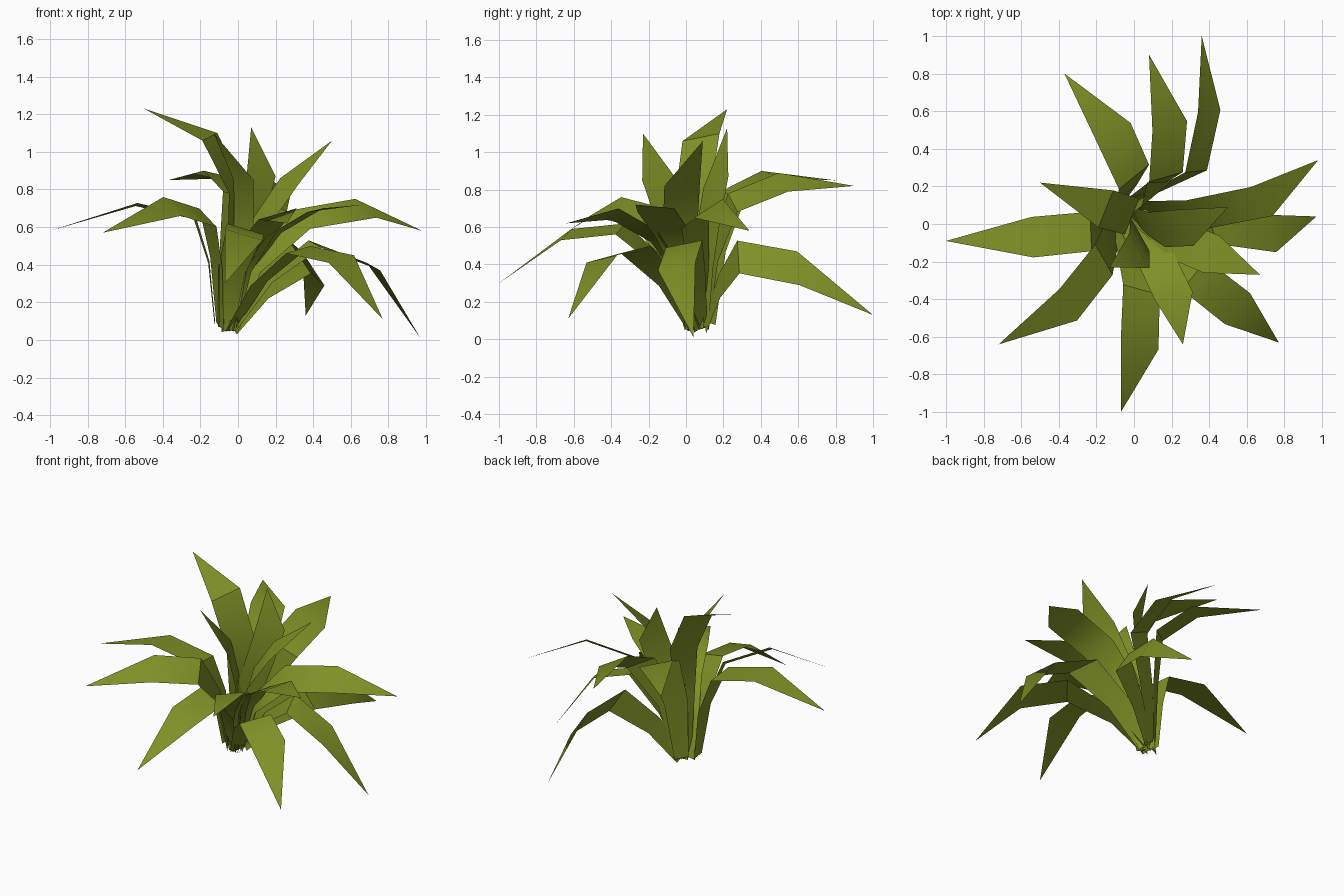
import bpy, bmesh, math
from mathutils import Vector

green = bpy.data.materials.new("leaf green")
green.diffuse_color = (0.215, 0.285, 0.02, 1)

CROWN = Vector((-0.08, 0.08, 0.08))         # where all leaves sprout
HALF_WIDTHS = (0.045, 0.075, 0.105, 0.108)  # base, neck, inner bend, outer bend

# tip xyz, outer bend xyz, inner bend xyz, sideways tilt
LEAVES = [
    (-1.00, -0.09, 0.58, -0.54, -0.07, 0.72, -0.23, -0.04, 0.65, 0.008),
    (-0.72, -0.64, 0.57, -0.35, -0.43, 0.71, -0.16, -0.19, 0.65, -0.05),
    (-0.07, -1.00, 0.30, 0.03, -0.64, 0.56, 0.04, -0.35, 0.59, -0.03),
    (0.26, -0.64, 0.62, 0.21, -0.38, 0.67, 0.11, -0.17, 0.55, 0.03),
    (0.77, -0.63, 0.11, 0.55, -0.45, 0.43, 0.32, -0.27, 0.48, 0.02),
    (0.67, -0.27, 0.72, 0.41, -0.16, 0.69, 0.19, -0.07, 0.56, 0.01),
    (0.97, 0.04, 0.01, 0.72, -0.05, 0.39, 0.41, -0.01, 0.51, 0.02),
    (0.98, 0.34, 0.58, 0.68, 0.12, 0.70, 0.33, 0.05, 0.64, 0.05),
    (0.36, 1.00, 0.13, 0.40, 0.60, 0.38, 0.33, 0.28, 0.44, 0.09),
    (0.08, 0.90, 0.82, 0.19, 0.52, 0.84, 0.17, 0.25, 0.73, 0.05),
    (-0.37, 0.80, 0.85, -0.10, 0.47, 0.88, 0.00, 0.25, 0.77, 0.02),
    (-0.50, 0.22, 1.23, -0.15, 0.08, 1.08, -0.01, 0.04, 0.80, -0.02),
    (0.50, 0.09, 1.06, 0.27, -0.02, 0.84, 0.12, -0.03, 0.62, 0.02),
    (0.07, 0.22, 1.13, 0.12, 0.16, 0.84, 0.05, 0.11, 0.56, -0.03),
    (-0.13, -0.23, 1.10, 0.03, -0.14, 0.85, 0.03, -0.05, 0.58, 0.00),
]


def make_leaf(number, data):
    tip, outer, inner = Vector(data[:3]), Vector(data[3:6]), Vector(data[6:9])
    tilt = data[9] / HALF_WIDTHS[3]

    # crosswise direction, square to the leaf's heading and rolled by the tilt
    heading = tip - outer
    heading.z = 0
    heading.normalize()
    side = Vector((-heading.y, heading.x, 0)) * math.sqrt(1 - tilt * tilt)
    side.z = tilt

    # base on a small sloping ring, then a steep neck
    out = inner - CROWN
    out.z = 0
    step = out.normalized() * 0.055
    base = CROWN + step
    base.z += -0.4 * step.x + 0.3 * step.y
    neck = base.lerp(inner, 0.42 if inner.z < 0.53 else 0.3)
    neck.z = base.z + (inner.z - base.z) * 0.58

    # strip of paired points that closes in a sharp tip
    bm = bmesh.new()
    rows = []
    for centre, w in zip((base, neck, inner, outer), HALF_WIDTHS):
        rows.append((bm.verts.new(centre + side * w),
                     bm.verts.new(centre - side * w)))
    end = bm.verts.new(tip)
    for a, b in zip(rows, rows[1:]):
        bm.faces.new((a[0], a[1], b[1], b[0]))
    bm.faces.new((rows[-1][0], rows[-1][1], end))
    mesh = bpy.data.meshes.new("leaf")
    bm.to_mesh(mesh)
    bm.free()
    mesh.materials.append(green)
    leaf = bpy.data.objects.new(f"leaf_{number + 1}", mesh)
    bpy.context.collection.objects.link(leaf)
    leaf.select_set(True)
    bpy.context.view_layer.objects.active = leaf


for n, leaf_data in enumerate(LEAVES):
    make_leaf(n, leaf_data)
bpy.ops.object.shade_smooth_by_angle(angle=math.radians(40))
